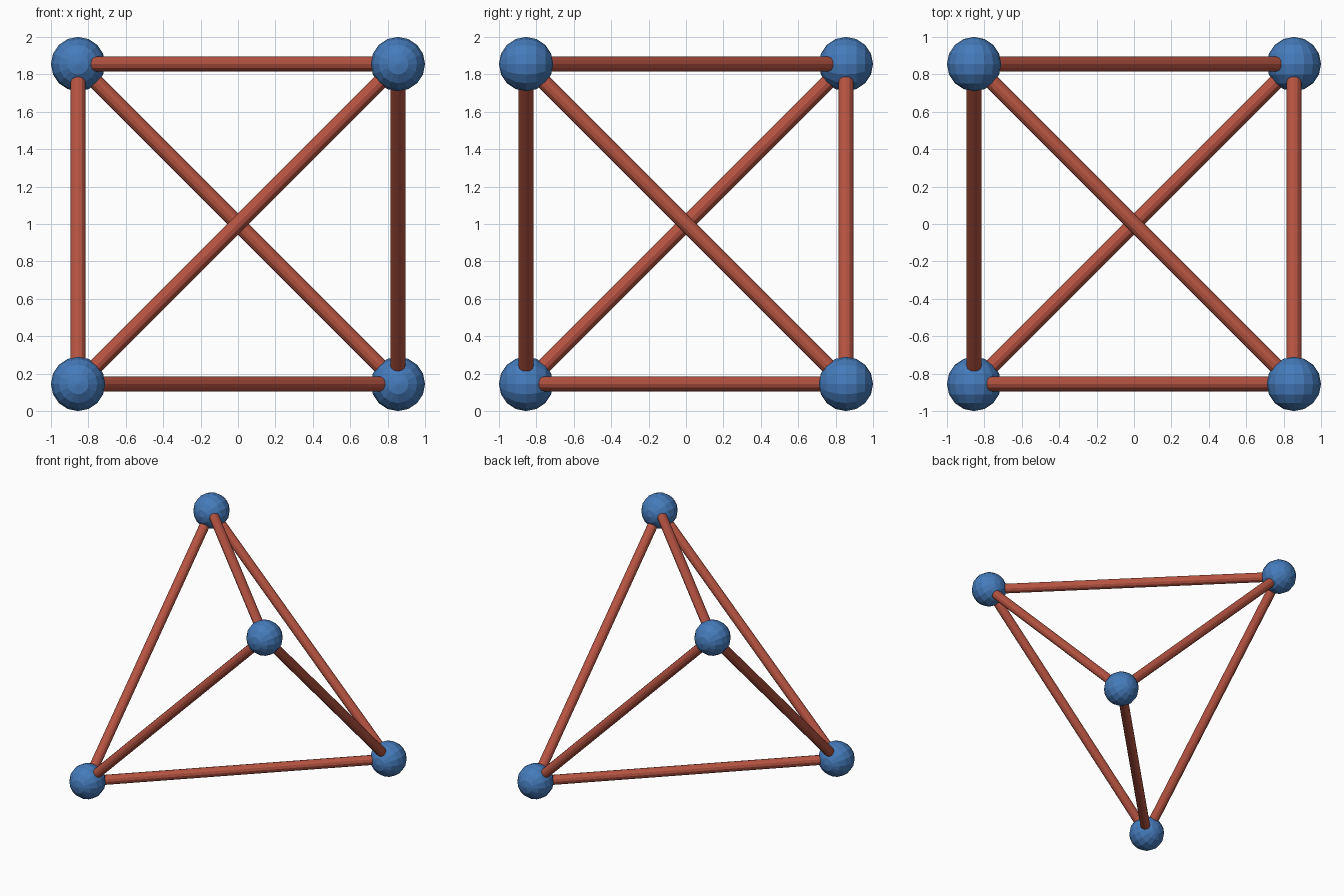
import bpy
from math import pi
from itertools import combinations
from mathutils import Vector

if "Cube" in bpy.data.objects:
    bpy.data.objects.remove(bpy.data.objects["Cube"])

C, BALL_R, ROD_R = 0.855, 0.145, 0.04


def material(name, rgb):
    m = bpy.data.materials.new(name)
    m.diffuse_color = (*rgb, 1)
    m.use_nodes = True
    m.node_tree.nodes["Principled BSDF"].inputs["Base Color"].default_value = m.diffuse_color
    return m


blue = material("blue", (0.06, 0.20, 0.50))
red = material("red", (0.48, 0.09, 0.055))

# Tetrahedron corners: alternate corners of a cube
corners = [Vector(p) * C + Vector((0, 0, 1)) for p in
           ((1, -1, 1), (-1, -1, -1), (-1, 1, 1), (1, 1, -1))]

# Corner balls, poles along y
for i, p in enumerate(corners, 1):
    bpy.ops.mesh.primitive_uv_sphere_add(segments=16, ring_count=8, radius=BALL_R,
                                         location=p, rotation=(pi / 2, 0, 0))
    ball = bpy.context.object
    ball.name = f"corner_ball_{i}"
    ball.data.materials.append(blue)

# Rods joining every pair of corners
for i, (a, b) in enumerate(combinations(corners, 2), 1):
    d = b - a
    bpy.ops.mesh.primitive_cylinder_add(vertices=12, radius=ROD_R, depth=d.length,
                                        location=(a + b) / 2)
    rod = bpy.context.object
    rod.name = f"rod_{i}"
    rod.rotation_euler = d.to_track_quat('Z', 'Y').to_euler()
    rod.data.materials.append(red)
